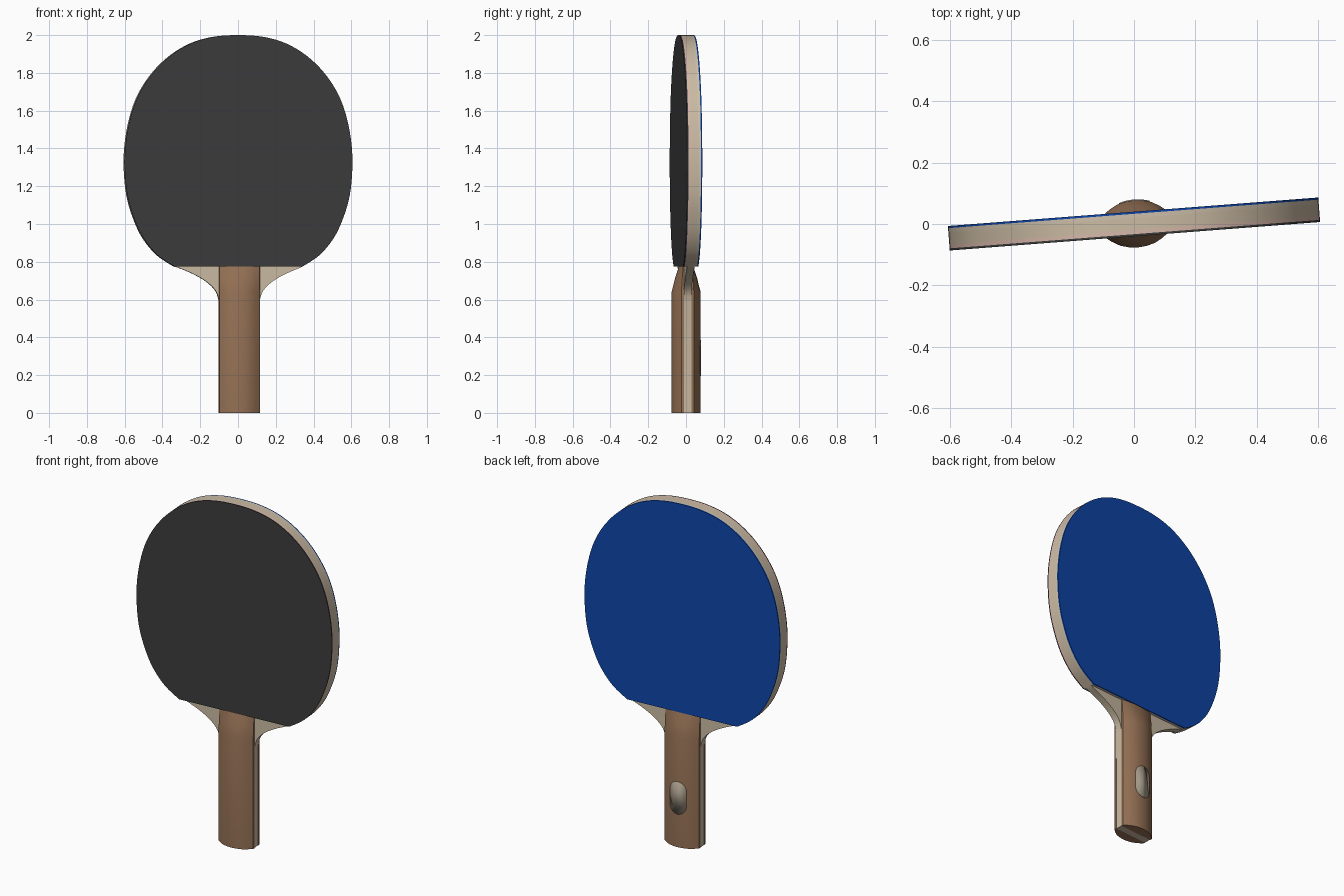
import bpy, math

if "Cube" in bpy.data.objects:
    bpy.data.objects.remove(bpy.data.objects["Cube"])

TILT = math.radians(4.4)   # whole bat is turned slightly about z


def material(name, rgb):
    m = bpy.data.materials.new(name)
    m.diffuse_color = (*rgb, 1)
    m.use_nodes = True
    m.node_tree.nodes["Principled BSDF"].inputs["Base Color"].default_value = m.diffuse_color
    return m


WOOD = material("pale_wood", (0.60, 0.50, 0.37))
BROWN = material("brown_wood", (0.30, 0.165, 0.09))
BLACK = material("black_rubber", (0.045, 0.045, 0.045))
BLUE = material("blue_rubber", (0.004, 0.06, 0.40))
PINK = material("pink_sponge", (0.68, 0.48, 0.40))
CREAM = material("cream_sponge", (0.62, 0.53, 0.41))
DISC = material("inlay", (0.36, 0.31, 0.24))


def add(name, verts, faces, mat):
    me = bpy.data.meshes.new(name)
    me.from_pydata(verts, [], faces)
    me.materials.append(mat)
    me.shade_smooth()
    me.set_sharp_from_angle(angle=math.radians(25))
    ob = bpy.data.objects.new(name, me)
    ob.rotation_euler.z = TILT
    bpy.context.collection.objects.link(ob)
    return ob


def prism(name, outline, y0, y1, mat):
    # counter-clockwise (x, z) outline extruded from y0 (front) to y1 (back)
    n = len(outline)
    verts = [(x, y, z) for y in (y0, y1) for x, z in outline]
    faces = [tuple(range(n)), tuple(reversed(range(n, 2 * n)))]
    faces += [(i, i + n, (i + 1) % n + n, (i + 1) % n) for i in range(n)]
    return add(name, verts, faces, mat)


def smooth(pts, steps=4):
    # Catmull-Rom curve through the points
    p = [pts[0]] + pts + [pts[-1]]
    out = []
    for i in range(1, len(p) - 2):
        for k in range(steps):
            t = k / steps
            out.append(tuple(0.5 * (2 * b + (c - a) * t + (2 * a - 5 * b + 4 * c - d) * t * t
                                    + (3 * b - a - 3 * c + d) * t ** 3)
                             for a, b, c, d in zip(p[i - 1], p[i], p[i + 1], p[i + 2])))
    return out + [pts[-1]]


# Head outline, right half from rubber edge to the top, then mirrored
half = [(0.34, 0.775), (0.43, 0.835), (0.505, 0.925), (0.555, 1.03), (0.59, 1.15), (0.604, 1.29),
        (0.60, 1.42), (0.575, 1.56), (0.53, 1.685), (0.455, 1.80), (0.36, 1.892),
        (0.25, 1.957), (0.13, 1.991), (0, 2.0)]
head = smooth(half + [(-x, z) for x, z in reversed(half[:-1])])

# Wooden core: head, flared neck and strip through the handle
C = 0.006
neck = [(0.34, 0.775), (0.25, 0.738), (0.175, 0.695), (0.125, 0.645), (0.107, 0.59)]
left = [(-x, z) for x, z in smooth(neck)][1:]
right = [(x + C, z) for x, z in reversed(smooth(neck)[1:])]
core = head + [(x + C, z) for x, z in left] + [(C - 0.106, 0), (C + 0.106, 0)] + right
prism("blade_core", core, -0.02, 0.02, WOOD)

# Sponge and rubber sheets on both faces
prism("front_sponge", head, -0.033, -0.02, PINK)
prism("front_rubber", head, -0.040, -0.033, BLACK)
prism("back_sponge", head, 0.02, 0.033, CREAM)
prism("back_rubber", head, 0.033, 0.040, BLUE)

# Handle scales: arched section lofted up to a sloping end
arch = [(0.108, 0.02), (0.107, 0.033), (0.083, 0.052), (0.056, 0.067), (0.028, 0.0745), (0, 0.077)]
arch += [(-x, d) for x, d in reversed(arch[:-1])]
rows = [(0, 1), (0.64, 1), (0.715, 0.66), (0.775, 0.30)]


def grip(name, side):
    n = len(arch)
    verts = [(x + C, side * (0.02 + (d - 0.02) * s), z) for z, s in rows for x, d in arch]
    faces = [(r * n + i, r * n + (i + 1) % n, (r + 1) * n + (i + 1) % n, (r + 1) * n + i)
             for r in range(len(rows) - 1) for i in range(n)]
    faces += [tuple(reversed(range(n))), tuple(range((len(rows) - 1) * n, len(rows) * n))]
    if side < 0:
        faces = [f[::-1] for f in faces]
    add(name, verts, faces, BROWN)


grip("front_grip", -1)
grip("back_grip", 1)


# Rounded inlay following the curve of the back grip
def arch_depth(x):
    for (xa, da), (xb, db) in zip(arch, arch[1:]):
        if xb <= x <= xa:
            return da + (db - da) * (xa - x) / (xa - xb)


R, N = 0.05, 24
verts = []
for i in range(N + 1):
    x = R * math.cos(math.pi * i / N)
    h = 0.045 + R * math.sin(math.pi * i / N)
    verts += [(x + C, arch_depth(x) + 0.003, 0.29 + s * h) for s in (-1, 1)]
faces = [(2 * i, 2 * i + 2, 2 * i + 3, 2 * i + 1) for i in range(N)]
inlay = add("handle_inlay", verts, faces, DISC)
mod = inlay.modifiers.new("thickness", 'SOLIDIFY')
mod.thickness = 0.006
